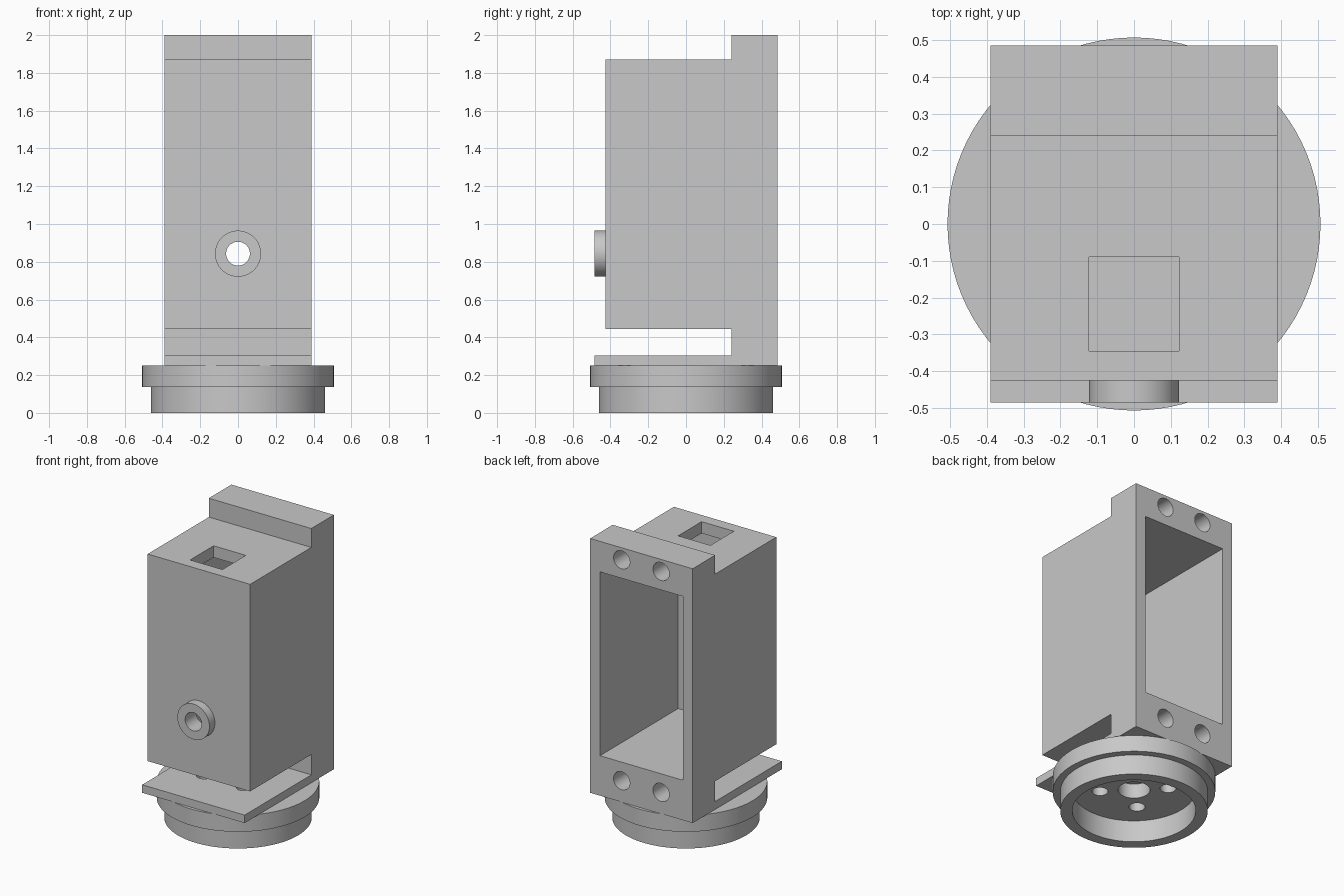
import bpy, bmesh, math
from mathutils import Matrix, Vector

cube = bpy.data.objects.get("Cube")
if cube:
    bpy.data.objects.remove(cube, do_unlink=True)

grey = bpy.data.materials.new("plain_grey")
grey.use_nodes = True
colour = (0.58, 0.58, 0.58, 1)
grey.diffuse_color = colour
grey.node_tree.nodes["Principled BSDF"].inputs["Base Color"].default_value = colour


def finish(name, bm):
    """Turn a bmesh into a named object."""
    bmesh.ops.recalc_face_normals(bm, faces=bm.faces)
    mesh = bpy.data.meshes.new(name)
    bm.to_mesh(mesh)
    bm.free()
    mesh.materials.append(grey)
    obj = bpy.data.objects.new(name, mesh)
    bpy.context.collection.objects.link(obj)
    return obj


def box(name, low, high):
    low, high = Vector(low), Vector(high)
    bm = bmesh.new()
    bmesh.ops.create_cube(bm, size=1)
    bmesh.ops.scale(bm, vec=high - low, verts=bm.verts)
    bmesh.ops.translate(bm, vec=(low + high) / 2, verts=bm.verts)
    return finish(name, bm)


def cylinder(name, radius, start, end, sides=48):
    """Closed cylinder between two points."""
    start, end = Vector(start), Vector(end)
    axis = end - start
    turn = axis.to_track_quat('Z', 'Y').to_matrix().to_4x4()
    bm = bmesh.new()
    bmesh.ops.create_cone(bm, cap_ends=True, segments=sides, radius1=radius,
                          radius2=radius, depth=axis.length,
                          matrix=Matrix.Translation((start + end) / 2) @ turn)
    return finish(name, bm)


def lathe(name, profile, sides=96):
    """Spin a closed (radius, z) loop about the z axis."""
    bm = bmesh.new()
    rings = []
    for i in range(sides):
        a = math.tau * i / sides
        rings.append([bm.verts.new((r * math.cos(a), r * math.sin(a), z)) for r, z in profile])
    for i in range(sides):
        here, there = rings[i], rings[(i + 1) % sides]
        for j in range(len(profile)):
            k = (j + 1) % len(profile)
            bm.faces.new((here[j], there[j], there[k], here[k]))
    return finish(name, bm)


def cut(obj, cutters):
    """Subtract every cutter from the object, then bake the result."""
    bpy.context.view_layer.objects.active = obj
    for cutter in cutters:
        mod = obj.modifiers.new("cut", 'BOOLEAN')
        mod.operation = 'DIFFERENCE'
        mod.solver = 'EXACT'
        mod.object = cutter
        bpy.ops.object.modifier_apply(modifier=mod.name)


# Housing: side profile (y, z) extruded across the width
half_width = 0.39
side = [(-0.485, 0.25), (0.485, 0.25), (0.485, 2.0), (0.24, 2.0), (0.24, 1.87),
        (-0.425, 1.87), (-0.425, 0.445), (0.24, 0.445), (0.24, 0.305), (-0.485, 0.305)]
bm = bmesh.new()
face = bm.faces.new([bm.verts.new((-half_width, y, z)) for y, z in side])
new = bmesh.ops.extrude_face_region(bm, geom=[face])["geom"]
bmesh.ops.translate(bm, vec=(2 * half_width, 0, 0),
                    verts=[v for v in new if isinstance(v, bmesh.types.BMVert)])
housing = finish("housing", bm)

# Front cable boss
boss = cylinder("cable_boss", 0.122, (0, -0.485, 0.843), (0, -0.425, 0.843), 64)

# Round base cup
inner = 0.2 / 2
base = lathe("base_cup", [(inner, 0.15), (0.385, 0.15), (0.385, 0), (0.46, 0), (0.46, 0.137),
                          (0.507, 0.137), (0.507, 0.25), (inner, 0.25)])

# Openings of the housing
cavity = box("cavity_cutter", (-0.315, -0.365, 0.525), (0.315, 0.6, 1.79))
top_slot = box("top_slot_cutter", (-0.123, -0.345, 1.7), (0.123, -0.09, 1.95))
cable_hole = cylinder("cable_hole_cutter", 0.063, (0, -0.6, 0.843), (0, -0.2, 0.843))
screw_holes = [cylinder("screw_hole_cutter", 0.062, (x, 0.3, z), (x, 0.6, z))
               for x in (-0.15, 0.15) for z in (0.397, 1.917)]

# Openings of the base
centre_hole = cylinder("centre_hole_cutter", 0.06, (0, 0, 0.1), (0, 0, 0.35))
horn_holes = []
for i in range(4):
    a = math.radians(45 + 90 * i)
    x, y = 0.213 * math.cos(a), 0.213 * math.sin(a)
    horn_holes.append(cylinder("horn_hole_cutter", 0.05, (x, y, 0.1), (x, y, 0.35), 32))

cut(housing, [cavity, top_slot, cable_hole, centre_hole] + screw_holes + horn_holes)
cut(boss, [cable_hole])
cut(base, horn_holes)
for cutter in [cavity, top_slot, cable_hole, centre_hole] + screw_holes + horn_holes:
    bpy.data.objects.remove(cutter, do_unlink=True)

# Smooth round walls, sharp edges
bpy.ops.object.select_all(action='DESELECT')
for obj in (housing, boss, base):
    obj.select_set(True)
bpy.context.view_layer.objects.active = housing
bpy.ops.object.shade_smooth_by_angle(angle=math.radians(30))
